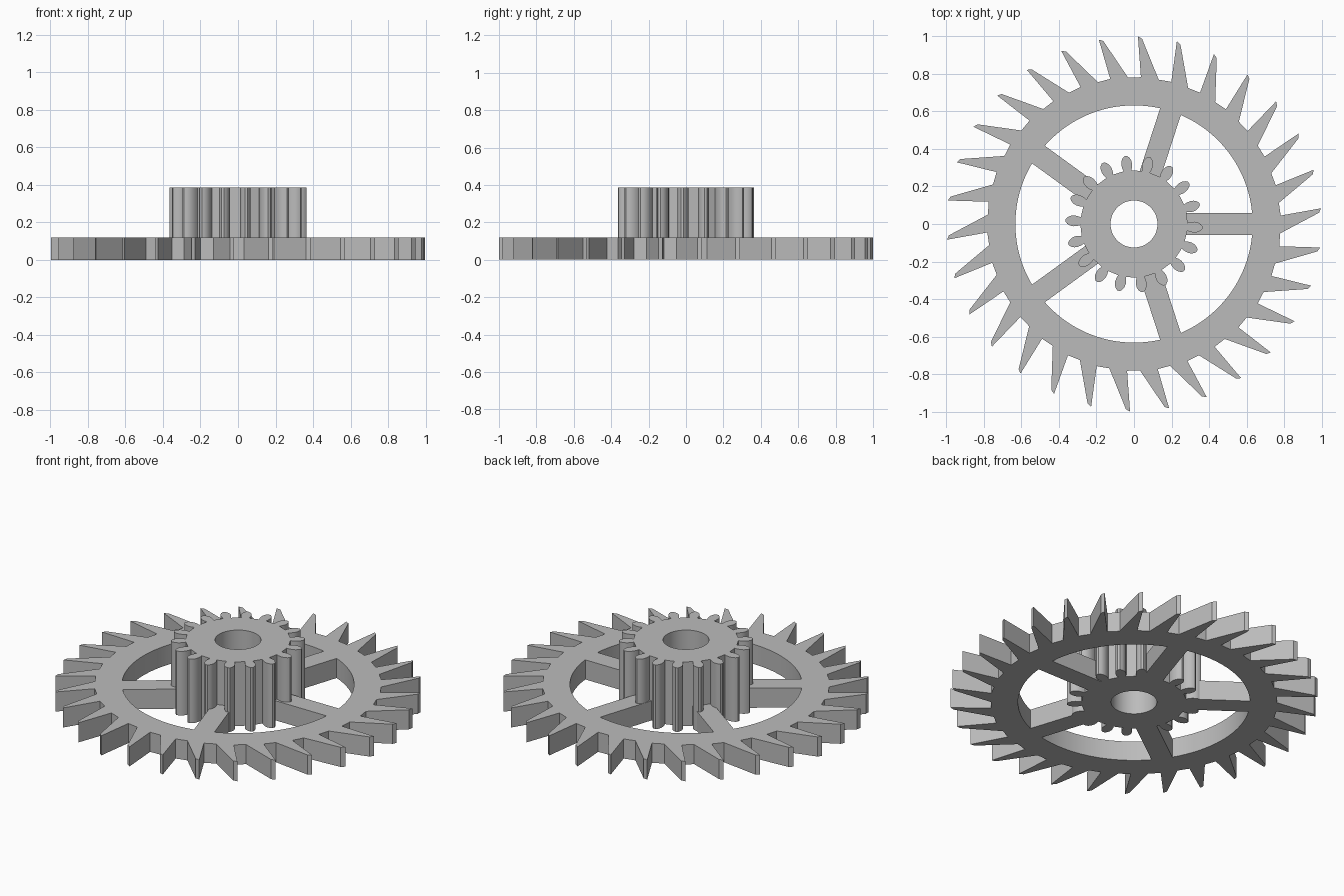
import bpy, bmesh
from math import sin, cos, asin, radians, pi

cube = bpy.data.objects.get("Cube")
if cube:
    bpy.data.objects.remove(cube, do_unlink=True)

grey = bpy.data.materials.new("plain grey")
grey.use_nodes = True
grey.diffuse_color = (0.5, 0.5, 0.5, 1)
grey.node_tree.nodes["Principled BSDF"].inputs["Base Color"].default_value = grey.diffuse_color


def polar(r, a):
    return (r * cos(a), r * sin(a))


def arc(r, start, end, steps):
    return [polar(r, start + (end - start) * i / steps) for i in range(steps + 1)]


def circle(r, steps):
    return arc(r, 0, 2 * pi, steps)[:-1]


def plate(name, outlines, height):
    """Fill closed outlines (inner ones become holes) and extrude from z = 0."""
    curve = bpy.data.curves.new(name + "_outline", "CURVE")
    curve.dimensions = "2D"
    curve.fill_mode = "BOTH"
    curve.extrude = height / 2
    for points in outlines:
        spline = curve.splines.new("POLY")
        spline.points.add(len(points) - 1)
        for p, (x, y) in zip(spline.points, points):
            p.co = (x, y, 0, 1)
        spline.use_cyclic_u = True
    helper = bpy.data.objects.new(name + "_outline", curve)
    bpy.context.collection.objects.link(helper)
    bpy.context.view_layer.update()
    graph = bpy.context.evaluated_depsgraph_get()
    mesh = bpy.data.meshes.new_from_object(helper.evaluated_get(graph))
    bpy.data.objects.remove(helper, do_unlink=True)

    bm = bmesh.new()
    bm.from_mesh(mesh)
    bmesh.ops.remove_doubles(bm, verts=bm.verts, dist=0.0001)
    bmesh.ops.translate(bm, verts=bm.verts, vec=(0, 0, height / 2))
    bmesh.ops.recalc_face_normals(bm, faces=bm.faces)
    bm.to_mesh(mesh)
    bm.free()
    mesh.materials.clear()
    mesh.materials.append(grey)
    obj = bpy.data.objects.new(name, mesh)
    bpy.context.collection.objects.link(obj)
    bpy.ops.object.select_all(action="DESELECT")
    obj.select_set(True)
    bpy.context.view_layer.objects.active = obj
    bpy.ops.object.shade_smooth_by_angle(angle=radians(20))
    return obj


# Large wheel: leaning pointed teeth around the rim
TEETH = 30
tooth = [(0.78, 80.3), (0.988, 87.5), (1.0, 88.8), (0.783, 87.3)]
rim = [polar(r, radians(a + i * 360 / TEETH)) for i in range(TEETH) for r, a in tooth]

# Windows between the five parallel-sided spokes
SPOKES, HALF_WIDTH, RIM_INNER, HUB = 5, 0.058, 0.632, 0.275
windows = []
for i in range(SPOKES):
    a, b = 2 * pi * i / SPOKES, 2 * pi * (i + 1) / SPOKES
    outer, inner = asin(HALF_WIDTH / RIM_INNER), asin(HALF_WIDTH / HUB)
    windows.append(arc(RIM_INNER, a + outer, b - outer, 24)
                   + arc(HUB, b - inner, a + inner, 8))
plate("spoked_wheel", [rim] + windows + [circle(0.2, 48)], 0.118)

# Small pinion: rounded leaf-shaped teeth and a through bore
LEAVES = 18
half = [(0.285, 0.021), (0.3, 0.026), (0.32, 0.029), (0.34, 0.026), (0.355, 0.018), (0.365, 0.007)]
leaf = [(r, -w) for r, w in half] + [(r, w) for r, w in reversed(half)]
pinion = []
for i in range(LEAVES):
    a = radians(-3 + i * 360 / LEAVES)
    pinion += [(r * cos(a) - w * sin(a), r * sin(a) + w * cos(a)) for r, w in leaf]
plate("pinion", [pinion, circle(0.125, 48)], 0.385)
